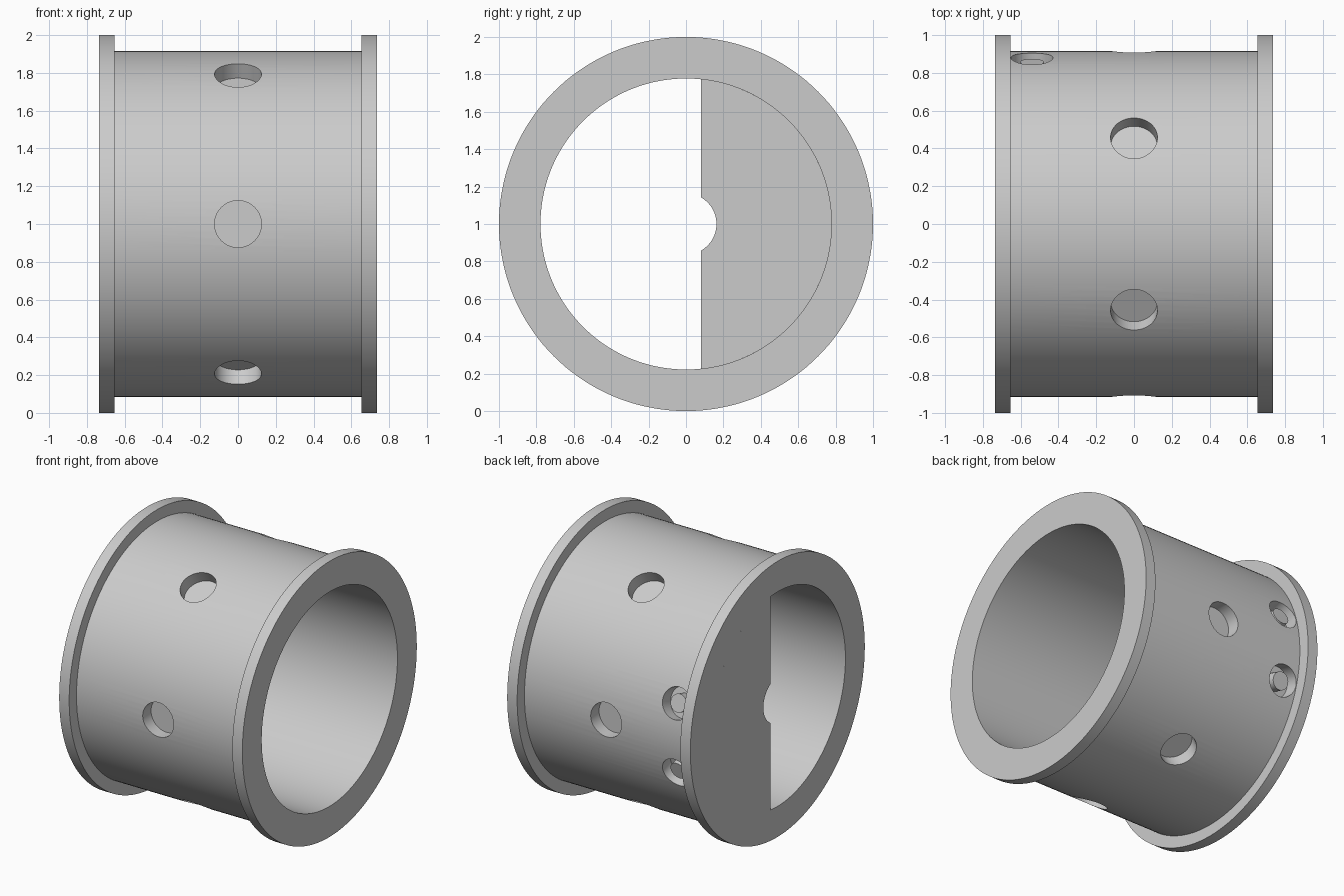
import bpy, bmesh
from math import sin, cos, pi, radians, acos, asin
from mathutils import Vector

if "Cube" in bpy.data.objects:
    bpy.data.objects.remove(bpy.data.objects["Cube"])

BORE, BODY, FLANGE = 0.778, 0.916, 1.0
END, INNER = 0.735, 0.655          # flange outer and inner faces along x
FLOOR = 0.82                       # radius at the bottom of the blind holes
SCREW_X, SCREW_ANGLE = -0.54, 16
PLATE_DEPTH, PLATE_Y, NOTCH = 0.39, 0.08, 0.163
CENTRE = Vector((0, 0, 1))

grey = bpy.data.materials.new("plain_grey")
grey.use_nodes = True
colour = (0.6, 0.6, 0.6, 1)
grey.diffuse_color = colour
grey.node_tree.nodes["Principled BSDF"].inputs["Base Color"].default_value = colour


def make_object(name, bm):
    bmesh.ops.recalc_face_normals(bm, faces=bm.faces)
    mesh = bpy.data.meshes.new(name)
    bm.to_mesh(mesh)
    bm.free()
    mesh.materials.append(grey)
    obj = bpy.data.objects.new(name, mesh)
    bpy.context.collection.objects.link(obj)
    return obj


def activate(obj):
    bpy.ops.object.select_all(action='DESELECT')
    obj.select_set(True)
    bpy.context.view_layer.objects.active = obj


def smooth(obj):
    activate(obj)
    bpy.ops.object.shade_smooth_by_angle(angle=radians(30))


def radial_cylinder(name, x, degrees, radius, low, high):
    """Cylinder pointing outward from the axis; 0 degrees is the back."""
    a = radians(degrees)
    out = Vector((0, cos(a), sin(a)))
    bpy.ops.mesh.primitive_cylinder_add(
        vertices=48, radius=radius, depth=high - low,
        location=CENTRE + Vector((x, 0, 0)) + out * (low + high) / 2,
        rotation=out.to_track_quat('Z', 'Y').to_euler())
    obj = bpy.context.object
    obj.name = name
    obj.data.materials.append(grey)
    return obj


# Flanged sleeve: a closed wall profile turned around the x axis
profile = [(-END, BORE), (-END, FLANGE), (-INNER, FLANGE), (-INNER, BODY),
           (INNER, BODY), (INNER, FLANGE), (END, FLANGE), (END, BORE)]
bm = bmesh.new()
verts = [bm.verts.new((x, r, 1)) for x, r in profile]
edges = [bm.edges.new((v, verts[i - 1])) for i, v in enumerate(verts)]
bmesh.ops.spin(bm, geom=verts + edges, cent=CENTRE, axis=(1, 0, 0),
               angle=2 * pi, steps=144, use_merge=True)
bmesh.ops.remove_doubles(bm, verts=bm.verts, dist=1e-5)
sleeve = make_object("flanged_sleeve", bm)

# Six blind holes around the middle and two screw recesses at the back
cutters = [radial_cylinder("hole_cutter", 0, k * 60, 0.124, FLOOR, 1.05)
           for k in range(6)]
cutters += [radial_cylinder("recess_cutter", SCREW_X, s * SCREW_ANGLE, 0.111, FLOOR, 1.05)
            for s in (-1, 1)]
for cutter in cutters:
    cutter.hide_render = True
    mod = sleeve.modifiers.new("cut", 'BOOLEAN')
    mod.operation, mod.solver, mod.object = 'DIFFERENCE', 'EXACT', cutter
    activate(sleeve)
    bpy.ops.object.modifier_apply(modifier=mod.name)
    bpy.data.objects.remove(cutter)
smooth(sleeve)

# Screw heads standing in the recesses
for name, side in (("lower_screw", -1), ("upper_screw", 1)):
    smooth(radial_cylinder(name, SCREW_X, side * SCREW_ANGLE, 0.063, FLOOR - 0.01, 0.892))

# Half plate closing the back half of one end, with a notch around the axis
wide, narrow = acos(PLATE_Y / BORE), acos(PLATE_Y / NOTCH)
arc = [(BORE, wide * (i / 36 - 1)) for i in range(73)]
arc += [(NOTCH, narrow * (1 - i / 12)) for i in range(25)]
bm = bmesh.new()
face = bm.faces.new([bm.verts.new((-END, r * cos(a), 1 + r * sin(a))) for r, a in arc])
extruded = bmesh.ops.extrude_face_region(bm, geom=[face], use_keep_orig=True)
bmesh.ops.translate(bm, vec=(PLATE_DEPTH, 0, 0),
                    verts=[g for g in extruded["geom"] if isinstance(g, bmesh.types.BMVert)])
smooth(make_object("half_end_plate", bm))
